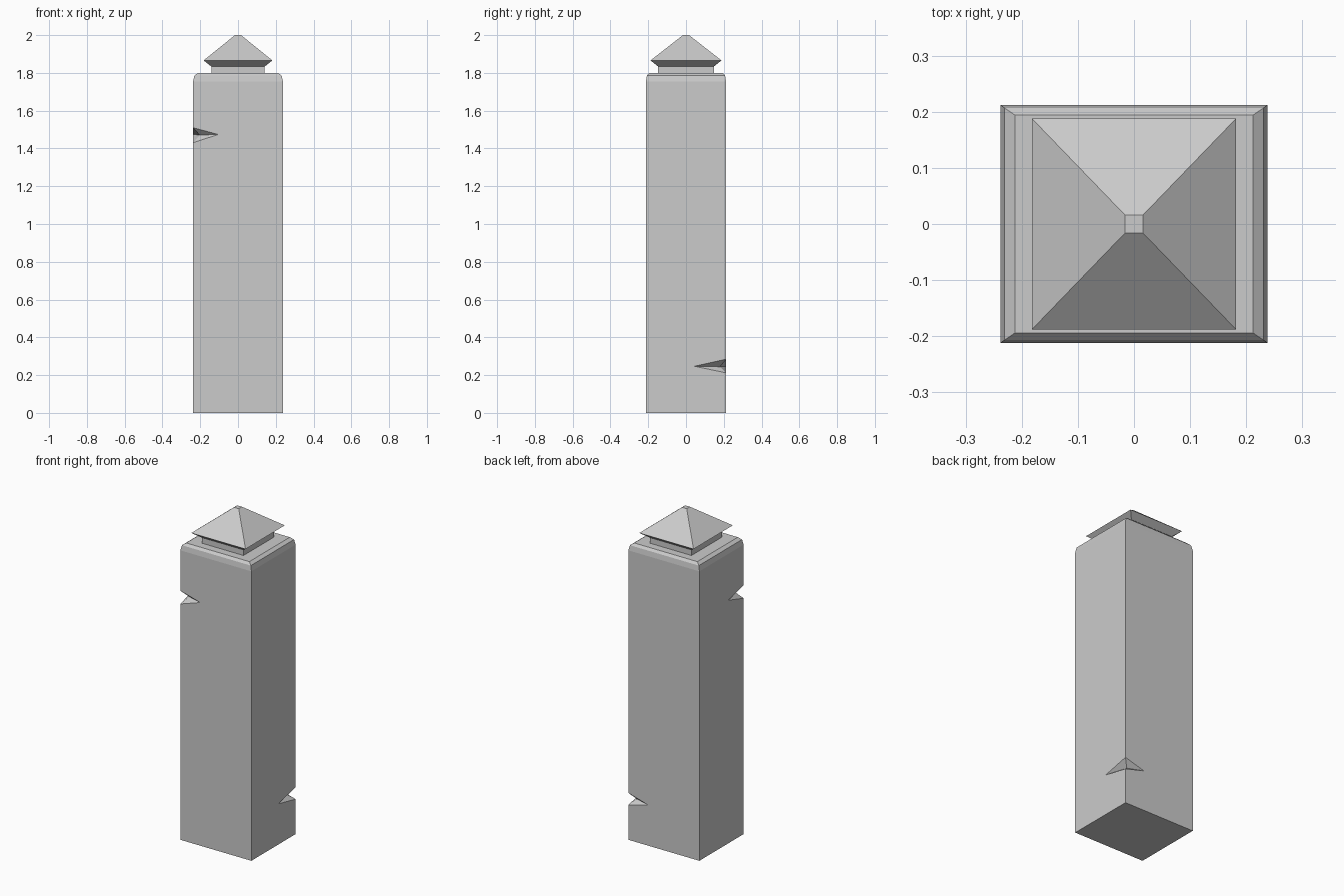
import bpy, bmesh

if "Cube" in bpy.data.objects:
    bpy.data.objects.remove(bpy.data.objects["Cube"])

SIGNS = [(-1, -1), (1, -1), (1, 1), (-1, 1)]


def add_ring(bm, hx, hy, z):
    return [bm.verts.new((sx * hx, sy * hy, z)) for sx, sy in SIGNS]


def bridge(bm, low, high):
    for i in range(4):
        j = (i + 1) % 4
        bm.faces.new((low[i], low[j], high[j], high[i]))


def finish(bm, name):
    bmesh.ops.recalc_face_normals(bm, faces=bm.faces[:])
    mesh = bpy.data.meshes.new(name)
    bm.to_mesh(mesh)
    bm.free()
    obj = bpy.data.objects.new(name, mesh)
    bpy.context.collection.objects.link(obj)
    return obj


def loft(name, sections):
    """Closed solid through rectangular sections (half x, half y, z)."""
    bm = bmesh.new()
    rings = [add_ring(bm, *s) for s in sections]
    for low, high in zip(rings, rings[1:]):
        bridge(bm, low, high)
    bm.faces.new(rings[0][::-1])
    bm.faces.new(rings[-1])
    return finish(bm, name)


def chipped_post(name, sections, chips):
    """Lofted post whose vertical corners carry chips:
    corner -> (low z, mid z, high z, reach in x, reach in y)."""
    bm = bmesh.new()
    rings = [add_ring(bm, *s) for s in sections]
    hx, hy = sections[0][:2]

    # Chip points: low and high on the edge, one tip on each side, pushed-in core
    cuts = {}
    for c, (z0, zm, z1, rx, ry) in chips.items():
        sx, sy = SIGNS[c]

        def point(dx, dy, z):
            return bm.verts.new((sx * (hx - dx), sy * (hy - dy), z))

        low, high = point(0, 0, z0), point(0, 0, z1)
        tips = (point(rx, 0, zm), point(0, ry, zm))
        core = point(0.036, 0.033, zm - 0.003)
        cuts[c] = (low, high, tips)
        for tip in tips:
            bm.faces.new((low, tip, core))
            bm.faces.new((core, tip, high))

    # Four tall sides, following the chips where present
    for i in range(4):
        j = (i + 1) % 4
        loop = [rings[0][i], rings[0][j]]
        if j in cuts:
            low, high, tips = cuts[j]
            loop += [low, tips[i % 2], high]
        loop += [rings[1][j], rings[1][i]]
        if i in cuts:
            low, high, tips = cuts[i]
            loop += [high, tips[i % 2], low]
        bm.faces.new(loop)

    # Rounded shoulder, top and bottom
    for low, high in zip(rings[1:], rings[2:]):
        bridge(bm, low, high)
    bm.faces.new(rings[0][::-1])
    bm.faces.new(rings[-1])
    return finish(bm, name)


# Stone post with a chip high at front left and low at back right
chipped_post(
    "post",
    [(0.238, 0.212, 0), (0.238, 0.212, 1.755),
     (0.231, 0.207, 1.786), (0.212, 0.194, 1.8)],
    {0: (1.43, 1.474, 1.51, 0.133, 0.147),
     2: (0.212, 0.247, 0.284, 0.130, 0.168)},
)

# Neck under the cap
loft("neck", [(0.14, 0.147, 1.8), (0.14, 0.147, 1.836)])

# Pyramid cap with sloped underside
loft("cap", [(0.143, 0.149, 1.835), (0.182, 0.188, 1.866), (0.016, 0.016, 2.0)])
